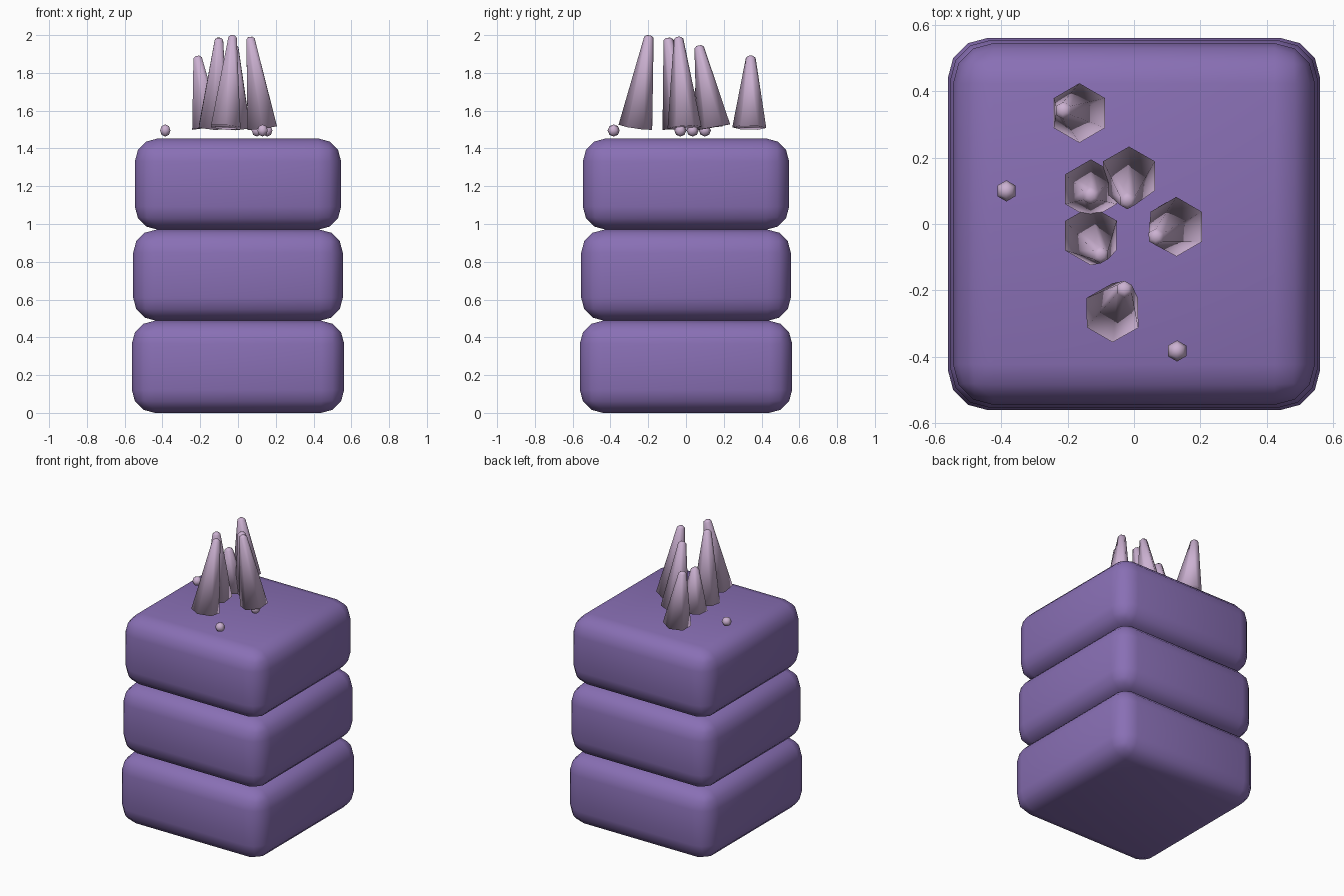
import bpy, bmesh
from mathutils import Vector, Matrix

if "Cube" in bpy.data.objects:
    bpy.data.objects.remove(bpy.data.objects["Cube"])


def material(name, color):
    m = bpy.data.materials.new(name)
    m.diffuse_color = (*color, 1)
    m.use_nodes = True
    m.node_tree.nodes["Principled BSDF"].inputs["Base Color"].default_value = m.diffuse_color
    return m


PURPLE = material("purple", (0.25, 0.16, 0.46))
LILAC = material("pale lilac", (0.60, 0.44, 0.64))


def finish(bm, name, mat, smooth=True):
    me = bpy.data.meshes.new(name)
    bm.to_mesh(me)
    bm.free()
    me.materials.append(mat)
    for p in me.polygons:
        p.use_smooth = smooth
    ob = bpy.data.objects.new(name, me)
    bpy.context.collection.objects.link(ob)
    return ob


# Three stacked rounded blocks, slightly narrower toward the top
def block(i, half, z0, z1):
    bm = bmesh.new()
    bmesh.ops.create_cube(bm, size=1)
    bmesh.ops.scale(bm, vec=(2 * half, 2 * half, z1 - z0), verts=bm.verts)
    bmesh.ops.translate(bm, vec=(0, 0, (z0 + z1) / 2), verts=bm.verts)
    bmesh.ops.bevel(bm, geom=bm.edges[:], offset=0.122, segments=3,
                    profile=0.5, affect='EDGES')
    finish(bm, f"body_block_{i}", PURPLE)


block(1, 0.562, 0.0, 0.488)
block(2, 0.555, 0.488, 0.97)
block(3, 0.546, 0.97, 1.453)


# Tilted six-sided spikes with blunt tips
def spike(i, base, tip, r=0.09):
    a, b = Vector(base), Vector(tip)
    axis = b - a
    bm = bmesh.new()
    bmesh.ops.create_cone(bm, cap_ends=True, segments=6, radius1=r,
                          radius2=0.024, depth=axis.length)
    top = [f for f in bm.faces if f.normal.z > 0.9]
    bmesh.ops.bevel(bm, geom=[e for f in top for e in f.edges], offset=0.01,
                    segments=1, affect='EDGES')
    turn = Vector((0, 0, 1)).rotation_difference(axis).to_matrix().to_4x4()
    bm.transform(Matrix.Translation((a + b) / 2) @ turn)
    finish(bm, f"spike_{i}", LILAC)


spikes = [((-0.165, 0.335, 1.51), (-0.215, 0.343, 1.89)),
          ((-0.13, 0.105, 1.51), (-0.13, 0.085, 1.80)),
          ((-0.015, 0.145, 1.512), (-0.02, 0.068, 1.945)),
          ((-0.13, -0.035, 1.51), (-0.10, -0.095, 1.985)),
          ((0.128, -0.008, 1.51), (0.065, -0.04, 1.99)),
          ((-0.065, -0.268, 1.512), (-0.028, -0.195, 1.998))]
for i, (base, tip) in enumerate(spikes, 1):
    spike(i, base, tip)

# Small beads scattered over the top
beads = [(-0.385, 0.10), (0.13, -0.383), (0.10, 0.035), (0.155, -0.03)]
for i, (x, y) in enumerate(beads, 1):
    bm = bmesh.new()
    bmesh.ops.create_uvsphere(bm, u_segments=6, v_segments=4, radius=0.032)
    bmesh.ops.translate(bm, vec=(x, y, 1.495), verts=bm.verts)
    finish(bm, f"bead_{i}", LILAC)
